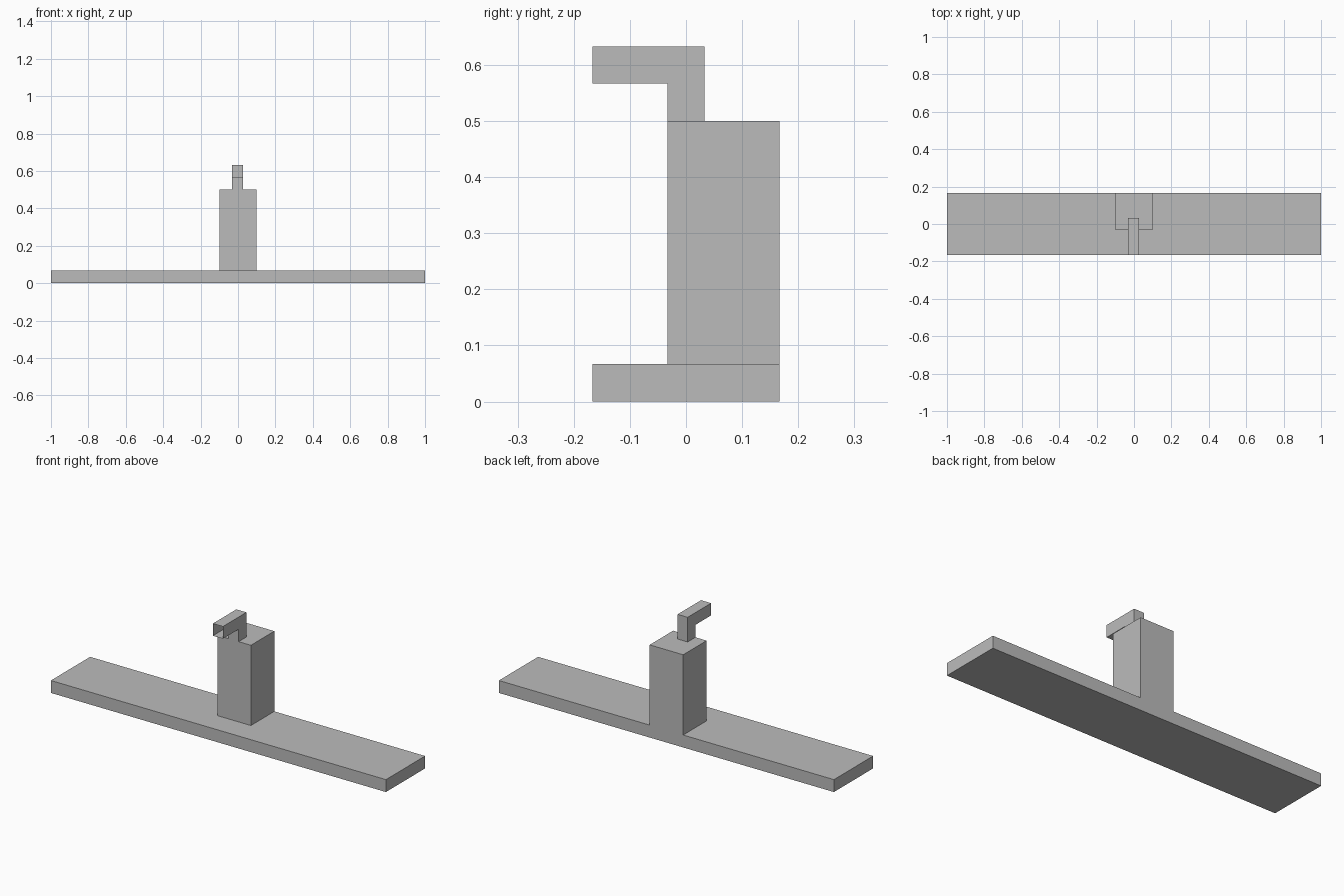
import bpy
import bmesh

cube = bpy.data.objects.get("Cube")
if cube:
    bpy.data.objects.remove(cube, do_unlink=True)

grey = bpy.data.materials.new("plain grey")
grey.use_nodes = True
colour = (0.5, 0.5, 0.5, 1)
grey.diffuse_color = colour
grey.node_tree.nodes["Principled BSDF"].inputs["Base Color"].default_value = colour


def extrude_profile(name, profile, x0, x1, open_front=False):
    """Extrude a (y, z) side profile across x, optionally leaving the foremost face open."""
    bm = bmesh.new()
    face = bm.faces.new([bm.verts.new((x0, y, z)) for y, z in profile])
    moved = bmesh.ops.extrude_face_region(bm, geom=[face], use_keep_orig=True)
    verts = [g for g in moved["geom"] if isinstance(g, bmesh.types.BMVert)]
    bmesh.ops.translate(bm, verts=verts, vec=(x1 - x0, 0, 0))
    bmesh.ops.recalc_face_normals(bm, faces=bm.faces[:])
    if open_front:
        front = min(bm.faces, key=lambda f: f.calc_center_median().y)
        bmesh.ops.delete(bm, geom=[front], context="FACES_ONLY")
    mesh = bpy.data.meshes.new(name)
    bm.to_mesh(mesh)
    bm.free()
    mesh.materials.append(grey)
    obj = bpy.data.objects.new(name, mesh)
    bpy.context.collection.objects.link(obj)
    return obj


def rectangle(y0, y1, z0, z1):
    return [(y0, z0), (y1, z0), (y1, z1), (y0, z1)]


# Long flat base
extrude_profile("base_plank", rectangle(-0.167, 0.167, 0, 0.067), -1, 1)

# Upright block, flush with the back of the base
extrude_profile("upright_block", rectangle(-0.033, 0.167, 0.067, 0.5), -0.1, 0.1)

# Bent spout with an open mouth at the front
spout = [(-0.033, 0.5), (0.033, 0.5), (0.033, 0.633),
         (-0.167, 0.633), (-0.167, 0.567), (-0.033, 0.567)]
extrude_profile("spout", spout, -0.033, 0.027, open_front=True)
